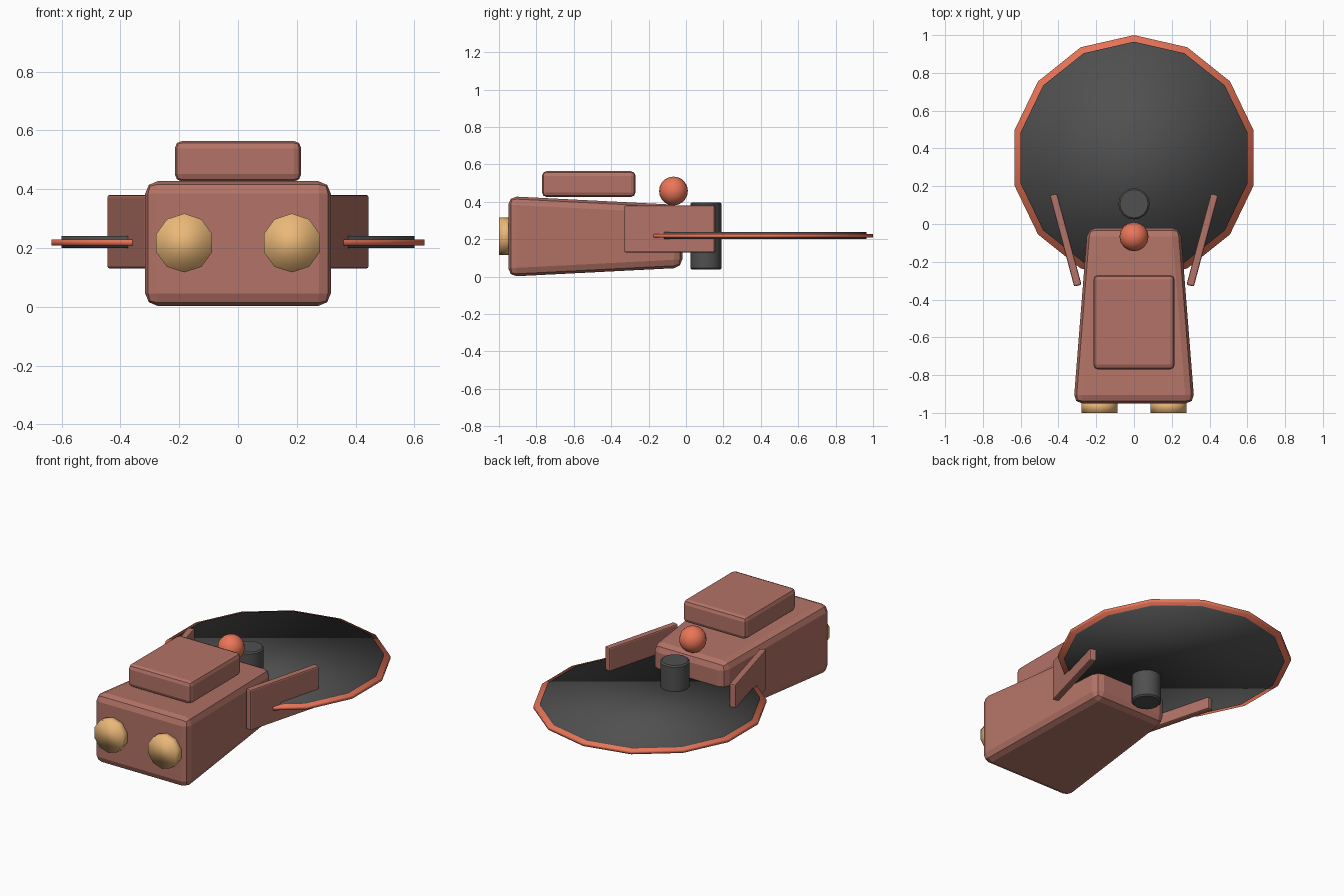
import bpy, bmesh
from math import pi, radians
from mathutils import Matrix

if "Cube" in bpy.data.objects:
    bpy.data.objects.remove(bpy.data.objects["Cube"])


def material(name, rgb):
    m = bpy.data.materials.new(name)
    m.diffuse_color = (*rgb, 1)
    m.use_nodes = True
    m.node_tree.nodes["Principled BSDF"].inputs["Base Color"].default_value = m.diffuse_color
    return m


CLAY = material("clay", (0.45, 0.17, 0.135))
CORAL = material("coral", (0.83, 0.18, 0.10))
TAN = material("tan", (0.83, 0.48, 0.19))
DARK = material("dark", (0.08, 0.08, 0.08))


def finish(bm, name, mat, smooth=False):
    bmesh.ops.recalc_face_normals(bm, faces=bm.faces)
    for f in bm.faces:
        f.smooth = smooth
    me = bpy.data.meshes.new(name)
    bm.to_mesh(me)
    bm.free()
    me.materials.append(mat)
    ob = bpy.data.objects.new(name, me)
    bpy.context.collection.objects.link(ob)
    return ob


def box(name, center, size, bevel, mat, turn=0, taper=(1, 1)):
    """Bevelled box; taper scales the +y end in x and z."""
    bm = bmesh.new()
    bmesh.ops.create_cube(bm, size=1)
    for v in bm.verts:
        k = taper if v.co.y > 0 else (1, 1)
        v.co.x *= size[0] * k[0]
        v.co.y *= size[1]
        v.co.z *= size[2] * k[1]
    bmesh.ops.bevel(bm, geom=bm.edges[:], offset=bevel, segments=2,
                    profile=0.5, affect='EDGES')
    bm.transform(Matrix.Translation(center) @ Matrix.Rotation(turn, 4, 'Z'))
    return finish(bm, name, mat)


def cylinder(name, center, radius, depth, sides, mat, rot=Matrix(), smooth=True):
    bm = bmesh.new()
    bmesh.ops.create_cone(bm, cap_ends=True, segments=sides, radius1=radius,
                          radius2=radius, depth=depth)
    bm.transform(Matrix.Translation(center) @ rot)
    return finish(bm, name, mat, smooth)


# Tapered body and the block on top
box("body", (0, -0.485, 0.215), (0.64, 0.93, 0.43), 0.045, CLAY, taper=(0.77, 0.78))
box("top_block", (0, -0.52, 0.495), (0.43, 0.5, 0.138), 0.025, CLAY)

# Mirrored side plates and front lamps
for side, label in ((-1, "left"), (1, "right")):
    box(label + "_side_plate", (side * 0.362, -0.085, 0.255), (0.04, 0.5, 0.25),
        0.008, CLAY, turn=-side * radians(15))
    cylinder(label + "_lamp", (side * 0.183, -0.965, 0.217), 0.1, 0.07, 10, TAN,
             Matrix.Rotation(pi / 2, 4, 'X'))

# Dish with a thin rim, vertex pointing along y
cylinder("dish", (0, 0.35, 0.22), 0.615, 0.04, 14, DARK)
cylinder("dish_rim", (0, 0.35, 0.218), 0.65, 0.02, 14, CORAL)

# Pivot post behind the body, edges softened
post = cylinder("pivot_post", (0, 0.107, 0.217), 0.083, 0.36, 16, DARK)
bev = post.modifiers.new("bevel", 'BEVEL')
bev.width, bev.segments, bev.limit_method = 0.008, 1, 'ANGLE'
bev.angle_limit = radians(40)
bpy.context.view_layer.objects.active = post
post.select_set(True)
bpy.ops.object.shade_smooth_by_angle(angle=radians(35))

# Ball on the back of the body
bm = bmesh.new()
bmesh.ops.create_uvsphere(bm, u_segments=16, v_segments=10, radius=0.077)
bm.transform(Matrix.Translation((0, -0.067, 0.458)))
finish(bm, "ball", CORAL, True)
